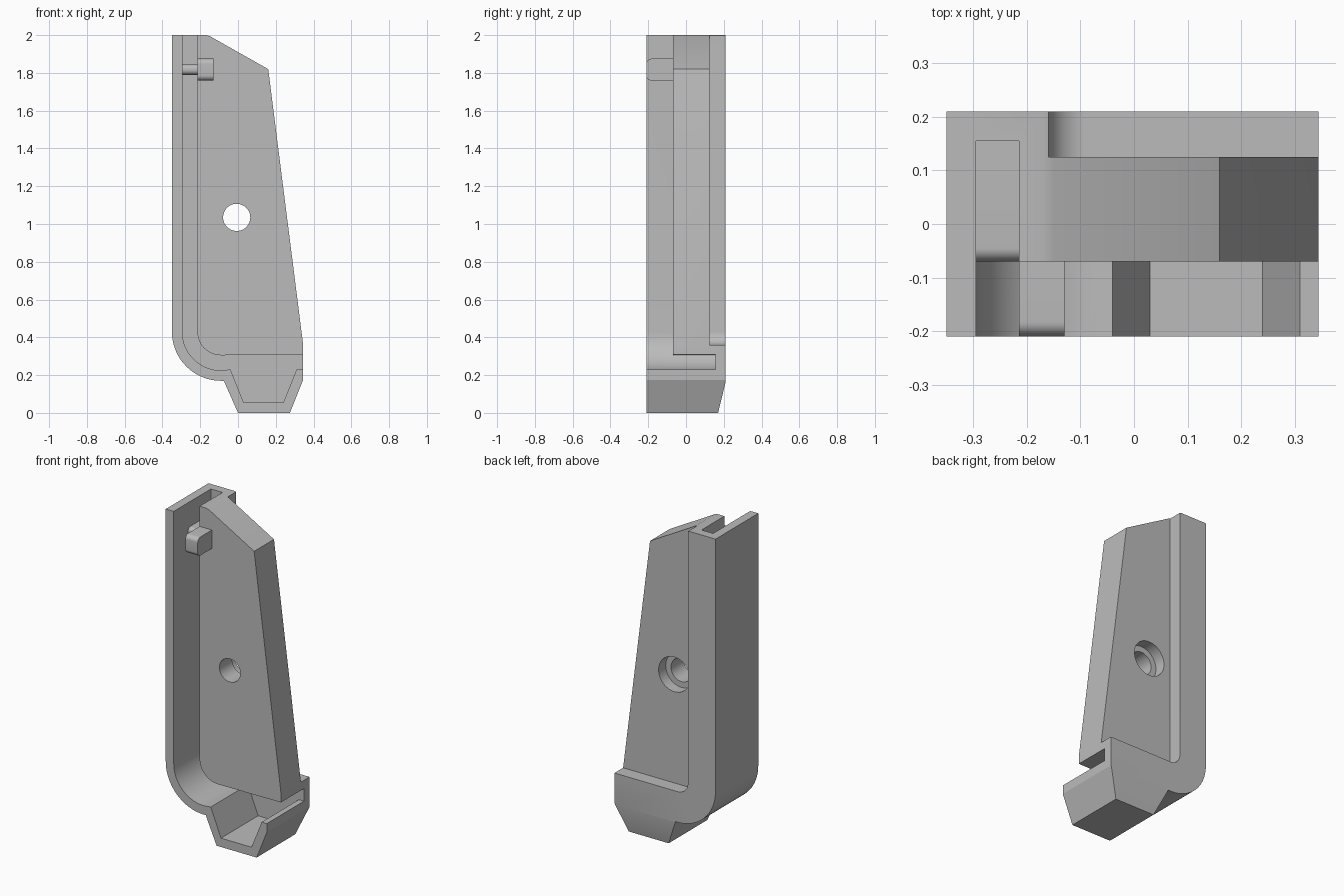
import bpy, bmesh
from math import sin, cos, radians
from mathutils import Vector

cube = bpy.data.objects.get("Cube")
if cube:
    bpy.data.objects.remove(cube, do_unlink=True)

grey = bpy.data.materials.new("plain grey")
grey.use_nodes = True
grey.diffuse_color = (0.5, 0.5, 0.5, 1)
grey.node_tree.nodes["Principled BSDF"].inputs["Base Color"].default_value = (0.5, 0.5, 0.5, 1)


def arc(cx, cz, r, start, end, steps=20):
    """Points along a circular arc, angles in degrees."""
    angles = [radians(start + (end - start) * i / steps) for i in range(steps + 1)]
    return [(cx + r * cos(a), cz + r * sin(a)) for a in angles]


def prism(name, pts, near, far, axis="y"):
    """Extrude an outline along y (points are x, z) or along x (points are y, z)."""
    place = (lambda u, v: (u, near, v)) if axis == "y" else (lambda u, v: (near, u, v))
    bm = bmesh.new()
    face = bm.faces.new([bm.verts.new(place(u, v)) for u, v in pts])
    moved = bmesh.ops.extrude_face_region(bm, geom=[face])["geom"]
    step = Vector((0, far - near, 0) if axis == "y" else (far - near, 0, 0))
    bmesh.ops.translate(bm, verts=[g for g in moved if isinstance(g, bmesh.types.BMVert)], vec=step)
    bmesh.ops.recalc_face_normals(bm, faces=bm.faces)
    mesh = bpy.data.meshes.new(name)
    bm.to_mesh(mesh)
    bm.free()
    mesh.materials.append(grey)
    obj = bpy.data.objects.new(name, mesh)
    bpy.context.collection.objects.link(obj)
    return obj


def activate(obj):
    bpy.ops.object.select_all(action="DESELECT")
    obj.select_set(True)
    bpy.context.view_layer.objects.active = obj


def cut(target, cutter):
    """Subtract a cutter, then discard it."""
    cutter.hide_render = True
    mod = target.modifiers.new("cut", "BOOLEAN")
    mod.operation, mod.solver, mod.object = "DIFFERENCE", "EXACT", cutter
    activate(target)
    bpy.ops.object.modifier_apply(modifier=mod.name)
    bpy.data.objects.remove(cutter, do_unlink=True)


# All rounded corners of the body share one centre
CX, CZ = -0.09, 0.43
FRONT, PLATE_FRONT, PLATE_BACK, SLOT_BACK, BACK = -0.21, -0.07, 0.125, 0.155, 0.21

# Full body outline with rounded heel and tapered foot
body = prism("body", [(-0.35, 2)] + arc(CX, CZ, 0.26, 180, 270) + [
    (-0.075, 0.17), (0, 0), (0.275, 0), (0.345, 0.175), (0.345, 0.36),
    (0.16, 1.82), (-0.15, 1.995), (-0.17, 2)], FRONT, BACK)

# Front recess and foot pocket, leaving the thin outer wall
wall = [(-0.295, 2.2)] + arc(CX, CZ, 0.205, 180, 270) + [
    (-0.04, 0.23), (0.03, 0.055), (0.24, 0.055), (0.31, 0.23), (0.6, 0.23)]
cut(body, prism("front_recess", wall + [(0.6, 2.2)], -0.4, PLATE_FRONT))

# Deep slot between the wall and the plate
inner = [(0.6, 0.31)] + arc(CX, CZ, 0.125, 270, 180) + [(-0.215, 2.2)]
cut(body, prism("slot", wall + inner, -0.4, SLOT_BACK))

# Back recess, leaving a raised rim
rim = [(-0.16, 2.2)] + arc(CX, CZ, 0.07, 180, 270) + [(0.6, 0.36), (0.6, 2.2)]
cut(body, prism("back_recess", rim, PLATE_BACK, 0.4))

# Slanted back of the foot
cut(body, prism("foot_slant", [(BACK, 0.165), (0.17, 0), (0.147, -0.1), (0.4, -0.1), (0.4, 0.165)],
                -0.6, 0.6, "x"))

# Screw hole with counterbore at the back
cut(body, prism("hole", arc(-0.007, 1.035, 0.072, 0, 360, 48)[:-1], -0.3, 0.3))
cut(body, prism("counterbore", arc(-0.007, 1.035, 0.108, 0, 360, 48)[:-1], 0.055, 0.3))


def rounded_bar(name, x0, x1, y0, y1, z0, z1, r):
    """Bar along x whose front edges are rounded."""
    outline = [(y1, z0)] + arc(y0 + r, z0 + r, r, 270, 180, 8)
    outline += arc(y0 + r, z1 - r, r, 180, 90, 8) + [(y1, z1)]
    return prism(name, outline, x0, x1, "x")


# Catch on the plate and the bridge across the slot
catch = rounded_bar("catch", -0.215, -0.13, FRONT, PLATE_FRONT, 1.76, 1.875, 0.027)
bridge = rounded_bar("slot_bridge", -0.295, -0.215, PLATE_FRONT, SLOT_BACK, 1.79, 1.845, 0.025)

for obj in (body, catch, bridge):
    activate(obj)
    bpy.ops.object.shade_smooth_by_angle(angle=radians(20))
